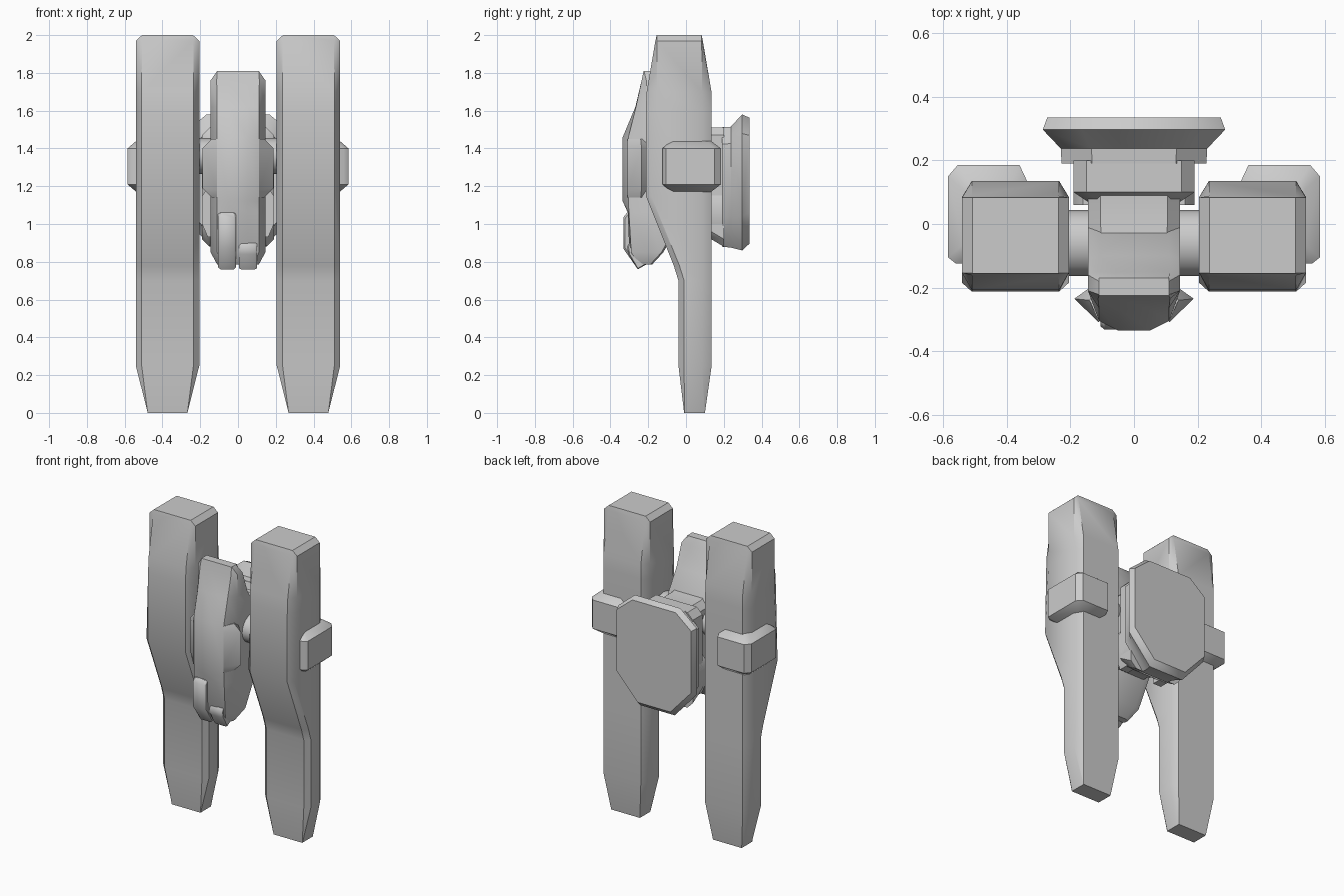
import bpy, bmesh, math

if "Cube" in bpy.data.objects:
    bpy.data.objects.remove(bpy.data.objects["Cube"])


def loft(name, rings, flip=1, sharp=40):
    """Skin matching rings of points, cap both ends, smooth below the sharp angle."""
    bm = bmesh.new()
    vs = [[bm.verts.new((p[0] * flip, p[1], p[2])) for p in r] for r in rings]
    n = len(vs[0])
    for a, b in zip(vs, vs[1:]):
        for i in range(n):
            j = (i + 1) % n
            bm.faces.new((a[i], a[j], b[j], b[i]))
    bm.faces.new(vs[0])
    bm.faces.new(vs[-1])
    bmesh.ops.remove_doubles(bm, verts=bm.verts, dist=1e-4)
    bmesh.ops.recalc_face_normals(bm, faces=bm.faces)
    for f in bm.faces:
        f.smooth = True
    for e in bm.edges:
        e.smooth = len(e.link_faces) == 2 and e.calc_face_angle() < math.radians(sharp)
    me = bpy.data.meshes.new(name)
    bm.to_mesh(me)
    bm.free()
    ob = bpy.data.objects.new(name, me)
    bpy.context.collection.objects.link(ob)
    return ob


def nacelle_ring(z, face, side, yf, ysf, ysb, yb, cx=0.373):
    """Eight-sided section: front/back panels of half width face, flanks at side."""
    return [(cx - face, yf, z), (cx + face, yf, z), (cx + side, ysf, z), (cx + side, ysb, z),
            (cx + face, yb, z), (cx - face, yb, z), (cx - side, ysb, z), (cx - side, ysf, z)]


nacelle = [nacelle_ring(*r) for r in [
    (2.00, .135, .135, -.155, -.155, .083, .083),
    (1.97, .136, .168, -.162, -.154, .083, .089),
    (1.70, .137, .168, -.208, -.154, .085, .135),
    (1.60, .137, .168, -.213, -.154, .085, .136),
    (1.15, .137, .168, -.213, -.185, .085, .136),
    (0.78, .137, .168, -.065, -.035, .085, .136),
    (0.70, .137, .168, -.040, -.010, .085, .136),
    (0.25, .137, .168, -.040, -.010, .085, .136),
    (0.00, .105, .105, -.010, -.008, .098, .100)]]

# outer sponson: plan outline, pulled in at top and bottom
plan = [(.32, .10), (.36, .185), (.555, .185), (.585, .15), (.585, -.105), (.56, -.125), (.45, -.125)]


def sponson_ring(z, k):
    return [(.44 + (x - .44) * k, .02 + (y - .02) * k, z) for x, y in plan]


sponson = [sponson_ring(1.17, .68), sponson_ring(1.21, 1), sponson_ring(1.40, 1), sponson_ring(1.44, .68)]

# wedge-shaped bumps on the flanks of the central body
cheek = [[(.11, -.31, 1.14), (.14, -.24, 1.14), (.11, -.18, 1.14)],
         [(.11, -.31, 1.18), (.188, -.235, 1.19), (.11, -.18, 1.18)],
         [(.11, -.31, 1.41), (.188, -.235, 1.40), (.11, -.18, 1.41)],
         [(.11, -.31, 1.45), (.14, -.24, 1.45), (.11, -.18, 1.45)]]

# lower arm blocks beside the neck
arm = [[(x, y, z) for x, z in ((.1, .93), (.16, .93), (.19, 1.0), (.19, 1.15), (.16, 1.19), (.1, 1.19))]
       for y in (.06, .20)]

for s, side in ((1, "right"), (-1, "left")):
    loft("nacelle_" + side, nacelle, s)
    loft("sponson_" + side, sponson, s)
    loft("cheek_" + side, cheek, s)
    loft("arm_" + side, arm, s)


# central body, lofted upwards with a shallow ridge on the front
def body_ring(z, ridge, edge, flank, back, c, w):
    h = min(.05, c * .5)
    return [(-h, ridge, z), (h, ridge, z), (c, edge, z), (w, flank, z), (w, back - .01, z),
            (c, back, z), (-c, back, z), (-w, back - .01, z), (-w, flank, z), (-c, edge, z)]


loft("central_body", [body_ring(*r) for r in [
    (1.81, -.225, -.225, -.222, -.170, .110, .110),
    (1.76, -.235, -.235, -.210, -.150, .113, .145),
    (1.62, -.268, -.265, -.210, -.100, .110, .145),
    (1.46, -.335, -.305, -.210, .000, .110, .145),
    (1.12, -.335, -.305, -.210, .020, .110, .145),
    (1.06, -.308, -.302, -.200, .000, .110, .145),
    (0.85, -.300, -.290, -.200, -.120, .110, .145),
    (0.785, -.250, -.250, -.210, -.180, .085, .110)]])


# neck running back from the body to the rear shield
def neck_ring(y, w, z0, z1, c=.04):
    return [(w - c, y, z0), (w, y, z0 + c), (w, y, z1 - c), (w - c, y, z1),
            (c - w, y, z1), (-w, y, z1 - c), (-w, y, z0 + c), (c - w, y, z0)]


loft("neck", [neck_ring(-.12, .14, 1.0, 1.52), neck_ring(.0, .145, 1.0, 1.50),
              neck_ring(.08, .145, .97, 1.50), neck_ring(.22, .145, .92, 1.50)])
loft("neck_collar", [neck_ring(.07, .145, .96, 1.48), neck_ring(.10, .19, .94, 1.51),
                     neck_ring(.20, .19, .88, 1.51)])


# rear shield: long octagon with bevelled rim
def shield_ring(y, w, z0, z1):
    pts = [(.44, 0), (1, .25), (1, .86), (.58, 1)]
    pts += [(-x, z) for x, z in reversed(pts)]
    return [(x * w, y, z0 + z * (z1 - z0)) for x, z in pts]


loft("rear_shield", [shield_ring(.19, .228, .88, 1.512), shield_ring(.237, .23, .875, 1.515),
                     shield_ring(.297, .287, .86, 1.58), shield_ring(.335, .273, .895, 1.563)])

# axle joining the nacelles through the body
loft("axle", [[(x, -.06 + .104 * math.cos(t * math.pi / 8), 1.36 + .095 * math.sin(t * math.pi / 8))
               for t in range(16)] for x in (-.25, .25)])


# two pods low on the front
def pod(name, x0, x1, profile):
    m = .012
    cy, cz = -.25, sum(z for _, z in profile) / len(profile)
    inner = [(cy + (y - cy) * .88, cz + (z - cz) * .94) for y, z in profile]
    loft(name, [[(x, y, z) for y, z in p] for x, p in
                ((x0, inner), (x0 + m, profile), (x1 - m, profile), (x1, inner))])


pod("pod_long", -.105, -.010, [(-.26, 1.065), (-.312, 1.06), (-.332, 1.035), (-.332, .87),
                               (-.255, .76), (-.19, .81), (-.2, 1.0)])
pod("pod_short", .005, .100, [(-.26, .9), (-.3, .9), (-.312, .88), (-.305, .84),
                              (-.255, .76), (-.185, .80), (-.2, .88)])
